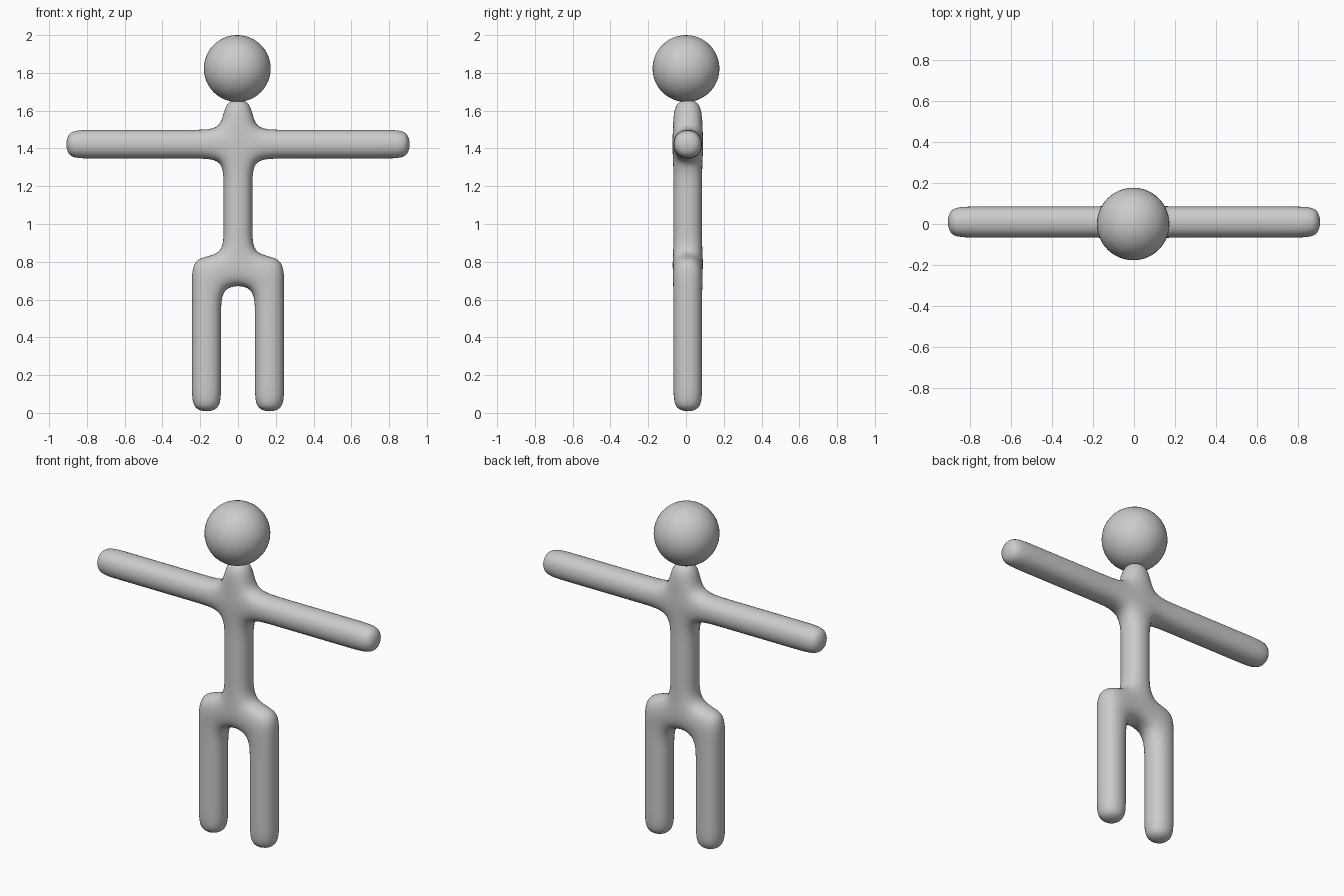
import bpy, bmesh

if "Cube" in bpy.data.objects:
    bpy.data.objects.remove(bpy.data.objects["Cube"])

grey = bpy.data.materials.new("plain grey")
grey.diffuse_color = (0.6, 0.6, 0.6, 1)
grey.use_nodes = True
grey.node_tree.nodes["Principled BSDF"].inputs["Base Color"].default_value = grey.diffuse_color

Y0, Y1 = -0.073, 0.092   # depth of the cage
W = 0.083                # torso half width
LEG = 0.251              # outer leg edge


def chain(xs, zs):
    """Cells of a box chain split at the given x and z values."""
    return [(a, b, c, d) for a, b in zip(xs, xs[1:]) for c, d in zip(zs, zs[1:])]


# Body cage: torso with neck, then one arm and leg mirrored
cells = chain([-W, W], [0.67, 0.835, 0.97, 1.2, 1.34, 1.505, 1.672])
limbs = chain([W, 0.22, 0.8, 0.918], [1.34, 1.505])
limbs += chain([W, LEG], [-0.002, 0.13, 0.53, 0.67, 0.835])
cells += limbs + [(-b, -a, c, d) for a, b, c, d in limbs]

bm = bmesh.new()
verts = {}


def vert(x, y, z):
    key = (round(x, 4), y, round(z, 4))
    if key not in verts:
        verts[key] = bm.verts.new(key)
    return verts[key]


# Front and back faces, plus side walls on edges used by a single cell
edges = {}
for a, b, c, d in cells:
    loop = [(a, c), (b, c), (b, d), (a, d)]
    bm.faces.new([vert(x, Y0, z) for x, z in loop])
    bm.faces.new([vert(x, Y1, z) for x, z in reversed(loop)])
    for p, q in zip(loop, loop[1:] + loop[:1]):
        edges.setdefault(frozenset((p, q)), []).append((p, q))
for uses in edges.values():
    if len(uses) == 1:
        p, q = uses[0]
        bm.faces.new([vert(q[0], Y0, q[1]), vert(p[0], Y0, p[1]),
                      vert(p[0], Y1, p[1]), vert(q[0], Y1, q[1])])
bmesh.ops.recalc_face_normals(bm, faces=bm.faces)
for f in bm.faces:
    f.smooth = True
mesh = bpy.data.meshes.new("body")
bm.to_mesh(mesh)
bm.free()
body = bpy.data.objects.new("body", mesh)
bpy.context.collection.objects.link(body)
mesh.materials.append(grey)
sub = body.modifiers.new("rounding", 'SUBSURF')
sub.levels = sub.render_levels = 3

# Head
bpy.ops.mesh.primitive_uv_sphere_add(segments=48, ring_count=24, radius=0.177,
                                     location=(-0.004, 0.0, 1.823))
head = bpy.context.object
head.name = "head"
head.data.materials.append(grey)
bpy.ops.object.shade_smooth()
